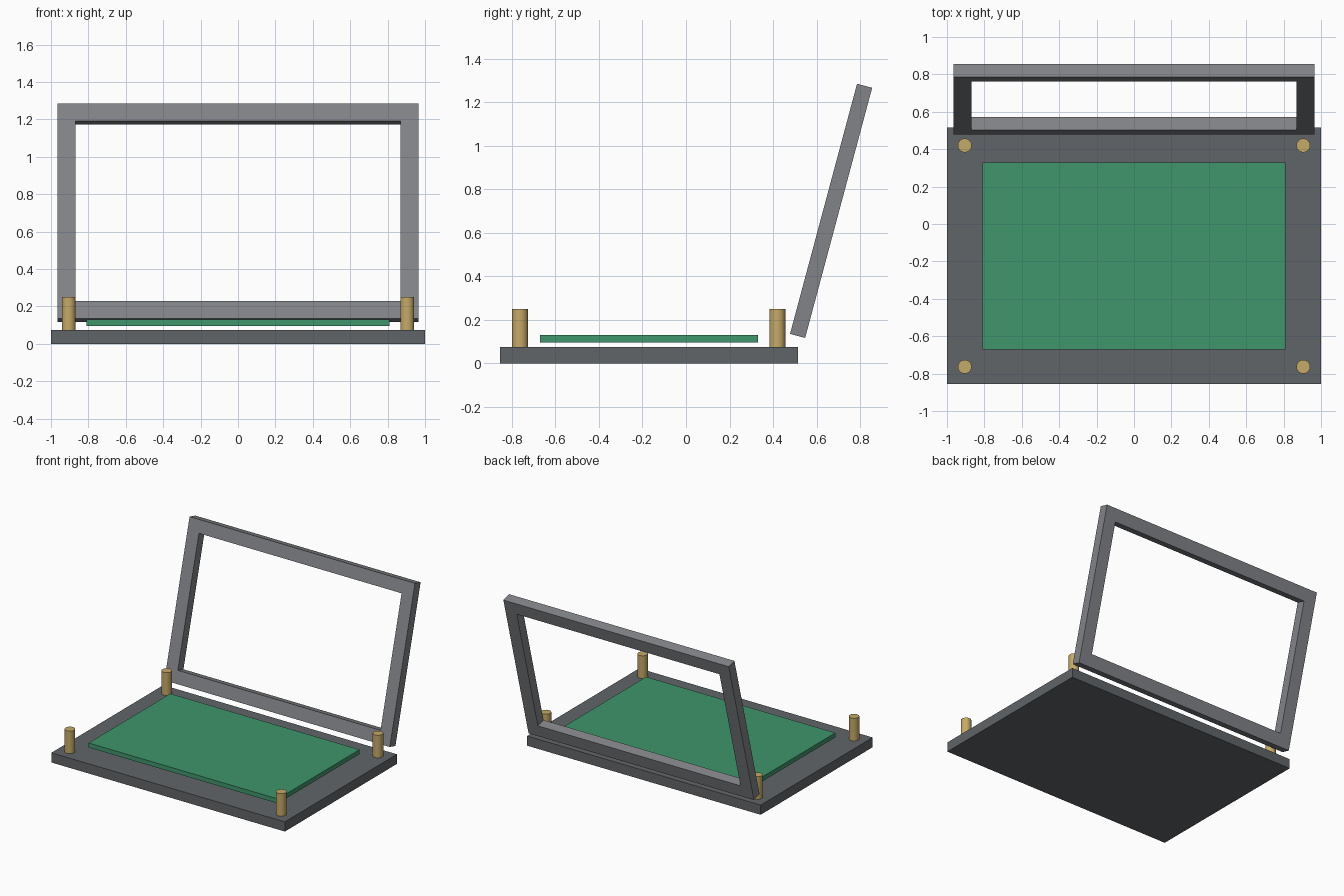
import bpy, bmesh, math
from mathutils import Matrix

if "Cube" in bpy.data.objects:
    bpy.data.objects.remove(bpy.data.objects["Cube"])


def material(name, rgb):
    m = bpy.data.materials.new(name)
    m.diffuse_color = (*rgb, 1)
    m.use_nodes = True
    m.node_tree.nodes["Principled BSDF"].inputs["Base Color"].default_value = m.diffuse_color
    return m


dark = material("dark_shell", (0.12, 0.13, 0.14))
grey = material("grey_shell", (0.22, 0.23, 0.245))
green = material("board_green", (0.05, 0.30, 0.15))
brass = material("brass", (0.56, 0.40, 0.14))


def box(name, x, y, z, mat):
    """Box from (min, max) ranges on each axis."""
    centre = [(a + b) / 2 for a, b in (x, y, z)]
    bpy.ops.mesh.primitive_cube_add(size=1, location=centre)
    ob = bpy.context.object
    ob.name = name
    ob.data.transform(Matrix.Diagonal((x[1] - x[0], y[1] - y[0], z[1] - z[0], 1)))
    ob.data.materials.append(mat)


# Base plate and the raised board
box("base_plate", (-1, 1), (-0.855, 0.515), (0, 0.075), dark)
box("circuit_board", (-0.81, 0.81), (-0.67, 0.33), (0.096, 0.131), green)

# Corner posts
for side, x in (("left", -0.905), ("right", 0.905)):
    for end, y in (("front", -0.763), ("back", 0.42)):
        bpy.ops.mesh.primitive_cylinder_add(vertices=32, radius=0.037, depth=0.175,
                                            location=(x, y, 0.1625))
        post = bpy.context.object
        post.name = f"{end}_{side}_post"
        post.data.materials.append(brass)
        bpy.ops.object.shade_smooth_by_angle(angle=math.radians(40))

# Lid frame: rectangular ring, extruded in depth and leaned back
W, H, D, BAR = 0.965, 1.19, 0.072, 0.097
bm = bmesh.new()


def ring(inset):
    x = W - inset
    return [bm.verts.new(p) for p in ((-x, 0, inset), (x, 0, inset),
                                      (x, 0, H - inset), (-x, 0, H - inset))]


outer, inner = ring(0), ring(BAR)
for i in range(4):
    j = (i + 1) % 4
    bm.faces.new((outer[i], outer[j], inner[j], inner[i]))
ext = bmesh.ops.extrude_face_region(bm, geom=bm.faces[:], use_keep_orig=True)
back = [v for v in ext["geom"] if isinstance(v, bmesh.types.BMVert)]
bmesh.ops.translate(bm, vec=(0, D, 0), verts=back)
bmesh.ops.recalc_face_normals(bm, faces=bm.faces[:])
mesh = bpy.data.meshes.new("lid_frame")
bm.to_mesh(mesh)
bm.free()
mesh.materials.append(grey)
lid = bpy.data.objects.new("lid_frame", mesh)
lid.location = (0, 0.478, 0.136)
lid.rotation_euler.x = math.radians(-15)
bpy.context.collection.objects.link(lid)
